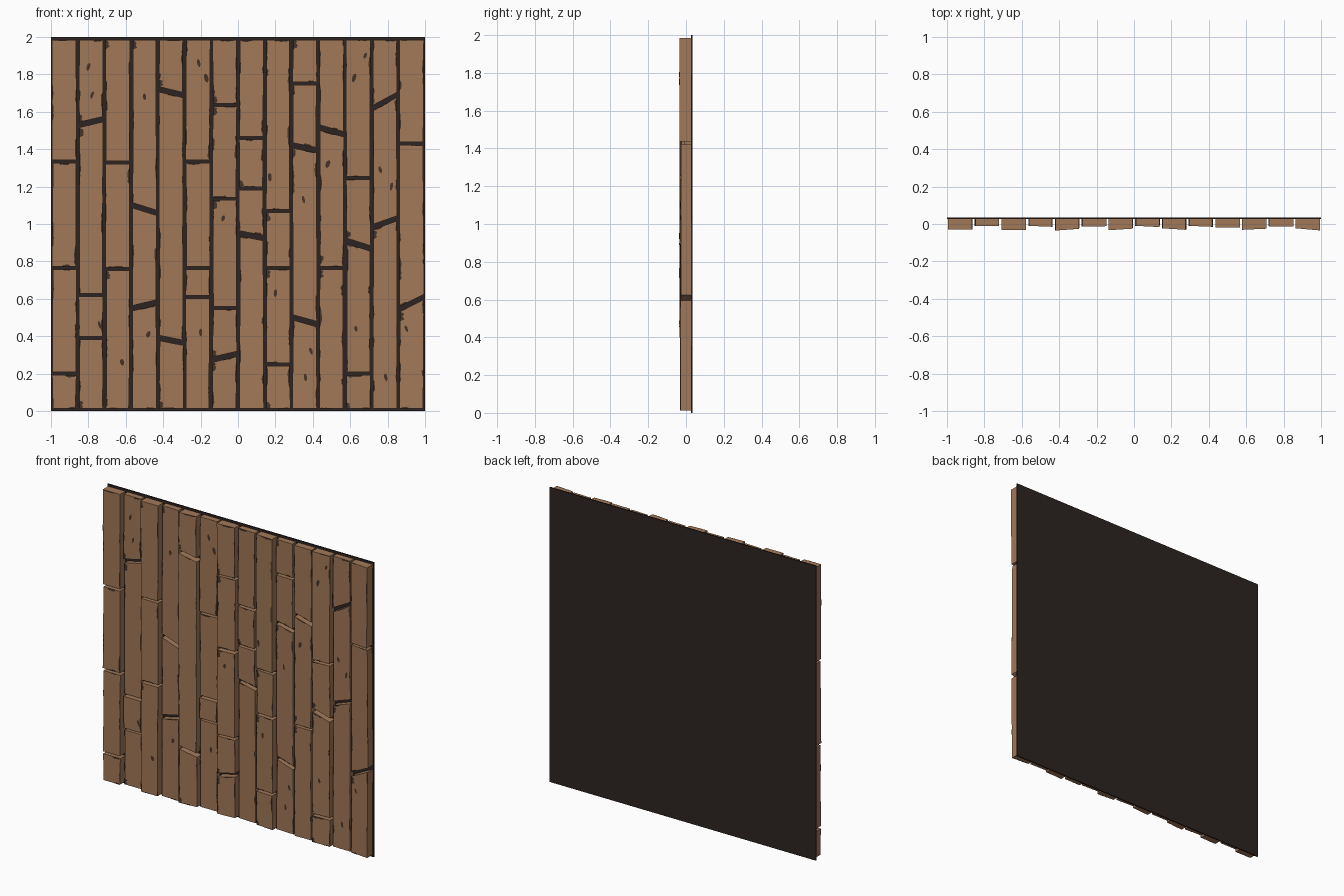
import bpy
import bmesh
import random
from mathutils import Vector

random.seed(4)
if "Cube" in bpy.data.objects:
    bpy.data.objects.remove(bpy.data.objects["Cube"], do_unlink=True)


def make_material(name, colour):
    mat = bpy.data.materials.new(name)
    mat.use_nodes = True
    mat.diffuse_color = (*colour, 1)
    mat.node_tree.nodes["Principled BSDF"].inputs["Base Color"].default_value = (*colour, 1)
    return mat


WOOD = make_material("warm brown wood", (0.36, 0.19, 0.098))
WORN = make_material("dark worn wood", (0.062, 0.034, 0.021))
BACK = make_material("near black backing", (0.026, 0.017, 0.015))


def make_object(name, bm, mat):
    mesh = bpy.data.meshes.new(name)
    bm.to_mesh(mesh)
    bm.free()
    mesh.materials.append(mat)
    obj = bpy.data.objects.new(name, mesh)
    bpy.context.collection.objects.link(obj)
    return obj


COLUMNS = 14
PITCH = 2 / COLUMNS
SIDE_GAP = 0.008
BACK_Y = 0.028

# Joints of each column from top to bottom: a height, or (left, right) heights if slanted
JOINTS = [
    [1.335, 0.765, 0.2],
    [(1.53, 1.56), 0.62, 0.39],
    [1.33, 0.76],
    [(1.1, 1.06), (0.55, 0.58)],
    [(1.72, 1.69), (0.39, 0.365)],
    [1.335, 0.765, 0.61],
    [1.635, 1.135, 0.55, (0.275, 0.305)],
    [1.46, 1.19, (0.95, 0.925)],
    [1.07, 0.765, 0.25],
    [1.75, (1.42, 1.395), (0.5, 0.465)],
    [(1.515, 1.48), 0.765],
    [1.245, (0.91, 0.87), 0.2],
    [(1.62, 1.69), (0.985, 1.03)],
    [1.43, (0.545, 0.61)],
]
# Front depth at the left and right edge of each column
FRONTS = [
    (-0.03, -0.03), (-0.012, -0.012), (-0.033, -0.032), (-0.01, -0.015),
    (-0.035, -0.026), (-0.013, -0.012), (-0.033, -0.025), (-0.01, -0.016),
    (-0.023, -0.031), (-0.01, -0.015), (-0.02, -0.02), (-0.031, -0.025),
    (-0.012, -0.014), (-0.023, -0.034),
]
KNOTS = [
    (-0.8, 1.84), (-0.78, 1.69), (-0.5, 1.68), (-0.74, 0.46), (-0.62, 0.26),
    (-0.48, 0.41), (-0.2, 0.42), (-0.21, 1.86), (-0.17, 1.78), (-0.08, 1.03),
    (0.17, 1.25), (0.2, 0.63), (0.35, 1.13), (0.36, 0.18), (0.39, 0.32),
    (0.48, 1.32), (0.62, 1.78), (0.68, 1.9), (0.76, 1.29), (0.82, 1.2),
    (0.63, 0.44), (0.9, 0.44), (0.79, 0.18),
]


class Plank:
    """Four outline corners (x, z) counterclockwise and a tilted front plane."""

    def __init__(self, corners, left_y, right_y):
        self.corners = [Vector(c) for c in corners]
        self.left_y, self.right_y = left_y, right_y
        self.x0, self.x1 = corners[0][0], corners[1][0]

    def front(self, p, lift=0.0):
        t = (p[0] - self.x0) / (self.x1 - self.x0)
        return (p[0], self.left_y + t * (self.right_y - self.left_y) - lift, p[1])

    def build(self, name):
        bm = bmesh.new()
        near = [bm.verts.new(self.front(c)) for c in self.corners]
        far = [bm.verts.new((c.x, BACK_Y, c.y)) for c in self.corners]
        bm.faces.new(near)
        bm.faces.new(far[::-1])
        for i in range(4):
            j = (i + 1) % 4
            bm.faces.new((near[j], near[i], far[i], far[j]))
        bmesh.ops.recalc_face_normals(bm, faces=bm.faces)
        make_object(name, bm, WOOD)

    def plate(self, bm, points):
        face = bm.faces.new([bm.verts.new(self.front(p, 0.0012)) for p in points])
        face.normal_update()
        if face.normal.y > 0:
            face.normal_flip()

    def chip(self, bm, edge, centre, length, width, steps=5):
        """A ragged dark patch that bites inward from one edge."""
        a, b = self.corners[edge], self.corners[(edge + 1) % 4]
        along = (b - a).normalized()
        inward = Vector((-along.y, along.x))
        size = (b - a).length
        start = max(0, centre * size - length / 2)
        end = min(size, start + length)
        points = [a + along * start, a + along * end]
        for k in range(steps, 0, -1):
            t = k / (steps + 1)
            bite = width * random.uniform(0.45, 1)
            points.append(a + along * (start + t * (end - start)) + inward * bite)
        self.plate(bm, points)


# Backing sheet behind the planks
bm = bmesh.new()
bmesh.ops.create_cube(bm, size=1)
for v in bm.verts:
    v.co = (v.co.x * 2, 0.031 + v.co.y * 0.008, v.co.z * 2 + 1)
make_object("backing_panel", bm, BACK)

# Planks, column by column
planks = []
for col, joints in enumerate(JOINTS):
    x0 = -1 + col * PITCH + SIDE_GAP
    x1 = x0 + PITCH - 2 * SIDE_GAP
    upper = (1.985, 1.985)
    proud = random.randrange(len(joints) + 1)
    for row, joint in enumerate(joints + [0.013]):
        slanted = isinstance(joint, tuple)
        left, right = joint if slanted else (joint, joint)
        half = 0.014 if slanted else 0.008
        if row == len(joints):
            half = 0
        sink = 0 if row in (0, proud) else random.uniform(0, 0.008)
        shift = [random.uniform(-0.003, 0.003) for _ in range(4)]
        corners = [(x0 + shift[0], left + half), (x1 + shift[1], right + half),
                   (x1 + shift[2], upper[1]), (x0 + shift[3], upper[0])]
        yl, yr = FRONTS[col]
        plank = Plank(corners, yl + sink, yr + sink)
        plank.build(f"plank_{col + 1}_{row + 1}")
        planks.append(plank)
        upper = (left - half, right - half)

# Worn patches along plank edges (0 bottom, 1 right, 2 top, 3 left)
worn = bmesh.new()
for plank in planks:
    height = plank.corners[3].y - plank.corners[0].y
    for edge in (1, 3):
        for _ in range(1 + int(height * 3)):
            plank.chip(worn, edge, random.random(), random.uniform(0.03, 0.13),
                       random.uniform(0.004, 0.013))
    for edge in (0, 2):
        if random.random() < 0.55:
            plank.chip(worn, edge, random.random(), random.uniform(0.03, 0.1),
                       random.uniform(0.005, 0.014))
    if random.random() < 0.4:
        plank.chip(worn, 3, random.choice((0.03, 0.95)), 0.05, 0.024)
make_object("worn_edges", worn, WORN)

# Small knots in the wood
knots = bmesh.new()
for x, z in KNOTS:
    for plank in planks:
        low, high = plank.corners[0], plank.corners[2]
        if low.x < x < high.x and low.y < z < high.y:
            wide, tall = random.uniform(0.007, 0.012), random.uniform(0.016, 0.026)
            lean = random.uniform(-0.006, 0.006)
            ring = [(-1, 0), (-0.6, -0.7), (0.2, -1), (0.9, -0.4), (1, 0.4), (0.3, 1), (-0.7, 0.7)]
            plank.plate(knots, [(x + wide * u + lean * v, z + tall * v) for u, v in ring])
make_object("wood_knots", knots, WORN)
